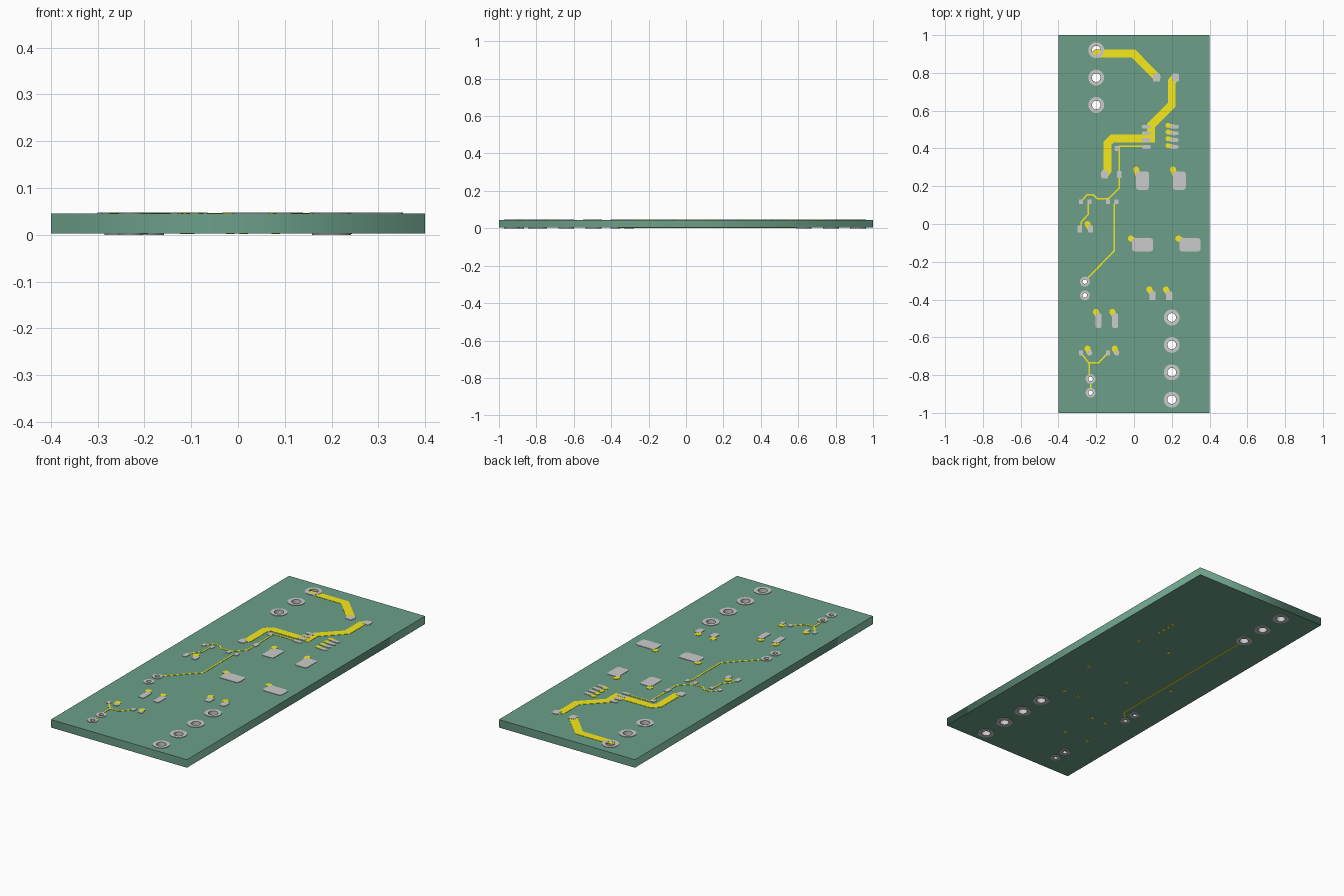
import bpy, bmesh
from math import sin, cos, pi
from mathutils import Vector

if "Cube" in bpy.data.objects:
    bpy.data.objects.remove(bpy.data.objects["Cube"])

Z0, Z1 = 0.003, 0.0455          # board underside and top
PAD_H, TRACE_H = 0.0025, 0.0015


def material(name, rgb):
    m = bpy.data.materials.new(name)
    m.diffuse_color = (*rgb, 1)
    m.use_nodes = True
    m.node_tree.nodes["Principled BSDF"].inputs["Base Color"].default_value = m.diffuse_color
    return m


GREEN = material("board_green", (0.15, 0.35, 0.25))
COPPER = material("copper_yellow", (0.92, 0.82, 0.01))


def circle(x, y, r, n=32):
    return [(x + r * cos(2 * pi * i / n), y + r * sin(2 * pi * i / n)) for i in range(n)]


def rounded_rect(x, y, w, h, r, n=4):
    pts = []
    for k, (sx, sy) in enumerate([(1, 1), (-1, 1), (-1, -1), (1, -1)]):
        for i in range(n + 1):
            a = (k + i / n) * pi / 2
            pts.append((x + sx * (w / 2 - r) + r * cos(a), y + sy * (h / 2 - r) + r * sin(a)))
    return pts


def ribbon(path, width, n=8):
    """Outline of a polyline with mitred bends and round ends."""
    p = [Vector(q) for q in path]
    d = [(b - a).normalized() for a, b in zip(p, p[1:])]
    h = width / 2
    left, right = [], []
    for i in range(1, len(p) - 1):
        na, nb = Vector((-d[i-1].y, d[i-1].x)), Vector((-d[i].y, d[i].x))
        m = (na + nb) / (1 + na.dot(nb)) * h
        left.append(p[i] + m)
        right.append(p[i] - m)

    def cap(c, t):
        nrm = Vector((t.y, -t.x))
        return [c + nrm * h * cos(pi * i / n) + t * h * sin(pi * i / n) for i in range(n + 1)]
    return right + cap(p[-1], d[-1]) + left[::-1] + cap(p[0], -d[0])


def prism(bm, outline, z0, z1):
    lo = [bm.verts.new((q[0], q[1], z0)) for q in outline]
    hi = [bm.verts.new((q[0], q[1], z1)) for q in outline]
    bm.faces.new(lo[::-1])
    bm.faces.new(hi)
    for i in range(len(lo)):
        j = (i + 1) % len(lo)
        bm.faces.new((lo[i], lo[j], hi[j], hi[i]))


def lathe(bm, x, y, profile, n=32):
    rings = [[bm.verts.new((q[0], q[1], z)) for q in circle(x, y, r, n)] for r, z in profile]
    for a, b in zip(rings, rings[1:] + rings[:1]):
        for i in range(n):
            j = (i + 1) % n
            bm.faces.new((a[i], a[j], b[j], b[i]))


def finish(bm, name, mat=None):
    bmesh.ops.recalc_face_normals(bm, faces=bm.faces)
    me = bpy.data.meshes.new(name)
    bm.to_mesh(me)
    bm.free()
    ob = bpy.data.objects.new(name, me)
    bpy.context.collection.objects.link(ob)
    if mat:
        me.materials.append(mat)
    return ob


# Plated through holes: x, y, hole radius, ring radius
holes = [(-0.2, y, 0.023, 0.042) for y in (0.92, 0.775, 0.63)]
holes += [(0.2, y, 0.023, 0.042) for y in (-0.495, -0.64, -0.785, -0.93)]
holes += [(x, y, 0.012, 0.026) for x, y in
          [(-0.26, -0.305), (-0.26, -0.378), (-0.23, -0.82), (-0.23, -0.893)]]
WALL = 0.003

# Board: filled outline with drilled holes
cu = bpy.data.curves.new("board", "CURVE")
cu.dimensions, cu.fill_mode, cu.extrude = "2D", "BOTH", (Z1 - Z0) / 2
outlines = [[(-0.4, -1), (0.4, -1), (0.4, 1), (-0.4, 1)]]
outlines += [circle(x, y, r + WALL) for x, y, r, _ in holes]
for pts in outlines:
    sp = cu.splines.new("POLY")
    sp.points.add(len(pts) - 1)
    for q, c in zip(sp.points, pts):
        q.co = (*c, 0, 1)
    sp.use_cyclic_u = True
board = bpy.data.objects.new("board", cu)
bpy.context.collection.objects.link(board)
board.location.z = (Z0 + Z1) / 2
cu.materials.append(GREEN)
bpy.context.view_layer.objects.active = board
board.select_set(True)
bpy.ops.object.convert(target="MESH")

# Hole plating with flanges on both sides
bm = bmesh.new()
for x, y, r, R in holes:
    top = Z1 + PAD_H
    lathe(bm, x, y, [(r, 0), (R, 0), (R, Z0), (r + WALL, Z0),
                     (r + WALL, Z1), (R, Z1), (R, top), (r, top)])
finish(bm, "plated_holes")

# Surface pads: size and positions
pads = [
    (0.037, 0.042, [(0.12, 0.775), (0.22, 0.775), (-0.155, 0.262)]),
    (0.024, 0.037, [(-0.077, 0.262)]),
    (0.024, 0.027, [(-0.09, 0.4)]),
    (0.021, 0.026, [(x, y) for x in (-0.281, -0.236, -0.138, -0.092) for y in (0.118, -0.682)]),
    (0.026, 0.038, [(-0.287, -0.026), (-0.231, -0.026)]),
    (0.068, 0.098, [(0.045, 0.23), (0.24, 0.23)]),
    (0.112, 0.07, [(0.045, -0.11), (0.297, -0.11)]),
    (0.034, 0.046, [(0.098, -0.38), (0.186, -0.38)]),
    (0.032, 0.075, [(-0.187, -0.512), (-0.1, -0.512)]),
]
bm = bmesh.new()
for w, h, spots in pads:
    for x, y in spots:
        prism(bm, rounded_rect(x, y, w, h, min(w, h) * 0.2), Z1, Z1 + PAD_H)
finish(bm, "surface_pads")

# Eight oval chip pads
rows = [0.515, 0.48, 0.445, 0.408]
bm = bmesh.new()
for y in rows:
    for x in (0.065, 0.213):
        prism(bm, ribbon([(x - 0.014, y), (x + 0.014, y)], 0.02), Z1, Z1 + PAD_H)
finish(bm, "chip_pads")

# Wide power traces
bm = bmesh.new()
prism(bm, ribbon([(-0.2, 0.903), (-0.003, 0.903), (0.12, 0.778)], 0.042), Z1, Z1 + TRACE_H)
prism(bm, ribbon([(0.217, 0.775), (0.2, 0.755), (0.2, 0.632), (0.09, 0.522), (0.09, 0.453),
                  (-0.115, 0.453), (-0.14, 0.428), (-0.14, 0.285), (-0.155, 0.262)], 0.042),
      Z1, Z1 + TRACE_H)
finish(bm, "power_traces", COPPER)

# Thin signal traces
signals = [
    [(0.065, 0.412), (-0.078, 0.412), (-0.078, 0.19), (-0.135, 0.134), (-0.195, 0.134),
     (-0.215, 0.154), (-0.25, 0.154), (-0.281, 0.118)],
    [(-0.138, 0.118), (-0.138, 0.136)],
    [(-0.236, 0.118), (-0.243, 0.105), (-0.243, 0.05), (-0.278, 0.012), (-0.287, -0.026)],
    [(-0.092, 0.118), (-0.105, 0.105), (-0.105, -0.142), (-0.25, -0.292)],
    [(-0.281, -0.682), (-0.24, -0.735), (-0.187, -0.735), (-0.138, -0.682)],
    [(-0.238, -0.735), (-0.238, -0.8)],
    [(-0.23, -0.84), (-0.23, -0.873)],
]
bm = bmesh.new()
for path in signals:
    prism(bm, ribbon(path, 0.008), Z1, Z1 + TRACE_H)
finish(bm, "signal_traces", COPPER)

# Underside trace
bm = bmesh.new()
prism(bm, ribbon([(-0.2, 0.6), (-0.2, -0.317), (-0.245, -0.362)], 0.008), Z0 - TRACE_H, Z0)
finish(bm, "underside_trace", COPPER)

# Vias: position, then the point on the pad they lead to
vias = [((0.18, y + 0.007), (0.213, y)) for y in rows]
vias += [((x - 0.033, 0.288), (x - 0.02, 0.25)) for x in (0.045, 0.24)]
vias += [((x - 0.062, -0.077), (x - 0.035, -0.09)) for x in (0.045, 0.297)]
vias += [((x - 0.017, -0.346), (x, -0.375)) for x in (0.098, 0.186)]
vias += [((x - 0.015, -0.465), (x, -0.495)) for x in (-0.187, -0.1)]
vias += [((x - 0.01, -0.66), (x, -0.682)) for x in (-0.236, -0.092)]
vias += [((-0.246, 0.0), (-0.231, -0.026))]
stubs, barrels = bmesh.new(), bmesh.new()
for a, b in vias:
    wide = 0.022 if a[0] > 0.17 and a[1] > 0.4 else 0.028
    prism(stubs, ribbon([a, b], wide), Z1, Z1 + TRACE_H)
    prism(barrels, circle(*a, wide / 2 + 0.002, 20), Z1, Z1 + TRACE_H + 0.0005)
    prism(barrels, circle(*a, 0.009, 20), Z0 - TRACE_H, Z0)
finish(stubs, "via_stubs", COPPER)
finish(barrels, "vias", COPPER)
